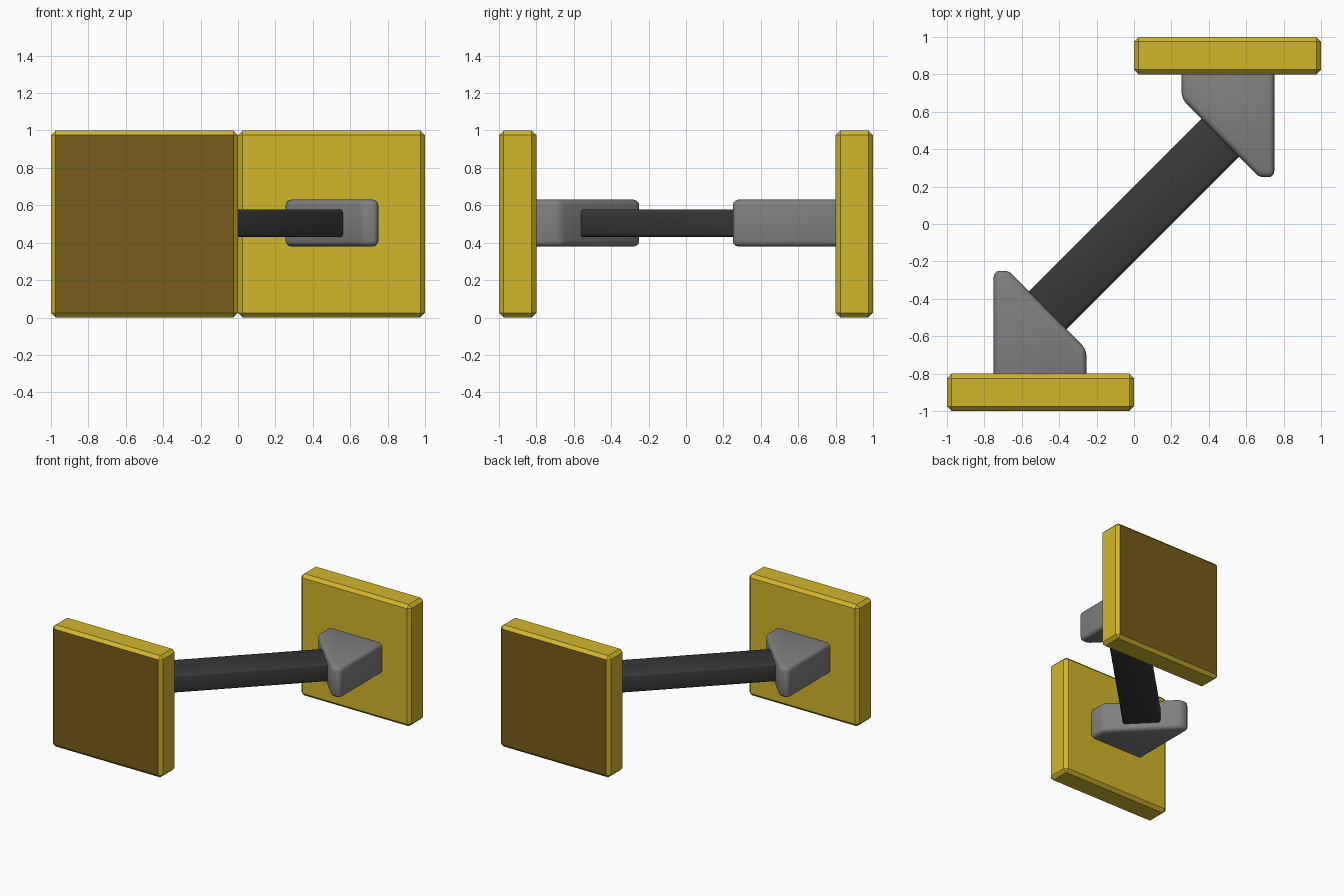
import bpy, bmesh
from math import pi
from mathutils import Matrix

if "Cube" in bpy.data.objects:
    bpy.data.objects.remove(bpy.data.objects["Cube"])


def material(name, rgb):
    m = bpy.data.materials.new(name)
    m.diffuse_color = (*rgb, 1)
    m.use_nodes = True
    m.node_tree.nodes["Principled BSDF"].inputs["Base Color"].default_value = m.diffuse_color
    return m


gold = material("gold", (0.64, 0.47, 0.024))
brown = material("brown", (0.18, 0.11, 0.009))
grey = material("grey", (0.216, 0.216, 0.216))
dark = material("dark", (0.04, 0.04, 0.04))


def prism(name, profile, z0, z1, mat, bevel, segments, turn=0.0):
    """Extrude an xy profile from z0 to z1, turned about the z axis, with bevelled edges."""
    bm = bmesh.new()
    face = bm.faces.new([bm.verts.new((x, y, z0)) for x, y in profile])
    new = bmesh.ops.extrude_face_region(bm, geom=[face])["geom"]
    top = [v for v in new if isinstance(v, bmesh.types.BMVert)]
    bmesh.ops.translate(bm, verts=top, vec=(0, 0, z1 - z0))
    bmesh.ops.recalc_face_normals(bm, faces=bm.faces)
    bmesh.ops.bevel(bm, geom=bm.edges[:], offset=bevel, segments=segments,
                    profile=0.5, affect='EDGES', clamp_overlap=True)
    bm.transform(Matrix.Rotation(turn, 4, 'Z'))
    me = bpy.data.meshes.new(name)
    bm.to_mesh(me)
    bm.free()
    me.materials.append(mat)
    ob = bpy.data.objects.new(name, me)
    bpy.context.collection.objects.link(ob)
    if segments > 1:
        bpy.context.view_layer.objects.active = ob
        ob.select_set(True)
        bpy.ops.object.shade_smooth_by_angle(angle=pi / 3)
        ob.select_set(False)
    return ob


def rect(x0, x1, y0, y1):
    return [(x0, y0), (x1, y0), (x1, y1), (x0, y1)]


# wedge bracket outline with blunted tips
wedge = [(-0.75, -0.85), (-0.255, -0.85), (-0.255, -0.67),
         (-0.67, -0.25), (-0.75, -0.25)]

# end plates and brackets, the back pair being the front pair turned half round
for side, turn in (("front", 0), ("back", pi)):
    plate = prism(side + "_plate", rect(-1, 0, -1, -0.8), 0, 1, gold, 0.025, 1, turn)
    # dark outer face of the plate
    plate.data.materials.append(brown)
    for p in plate.data.polygons:
        if abs(p.center.y) > 0.999:
            p.material_index = 1
    prism(side + "_bracket", wedge, 0.38, 0.63, grey, 0.03, 3, turn)

# diagonal bar joining the two sloped bracket faces
prism("connecting_bar", rect(-0.68, 0.68, -0.142, 0.142), 0.43, 0.578,
      dark, 0.018, 2, pi / 4)
